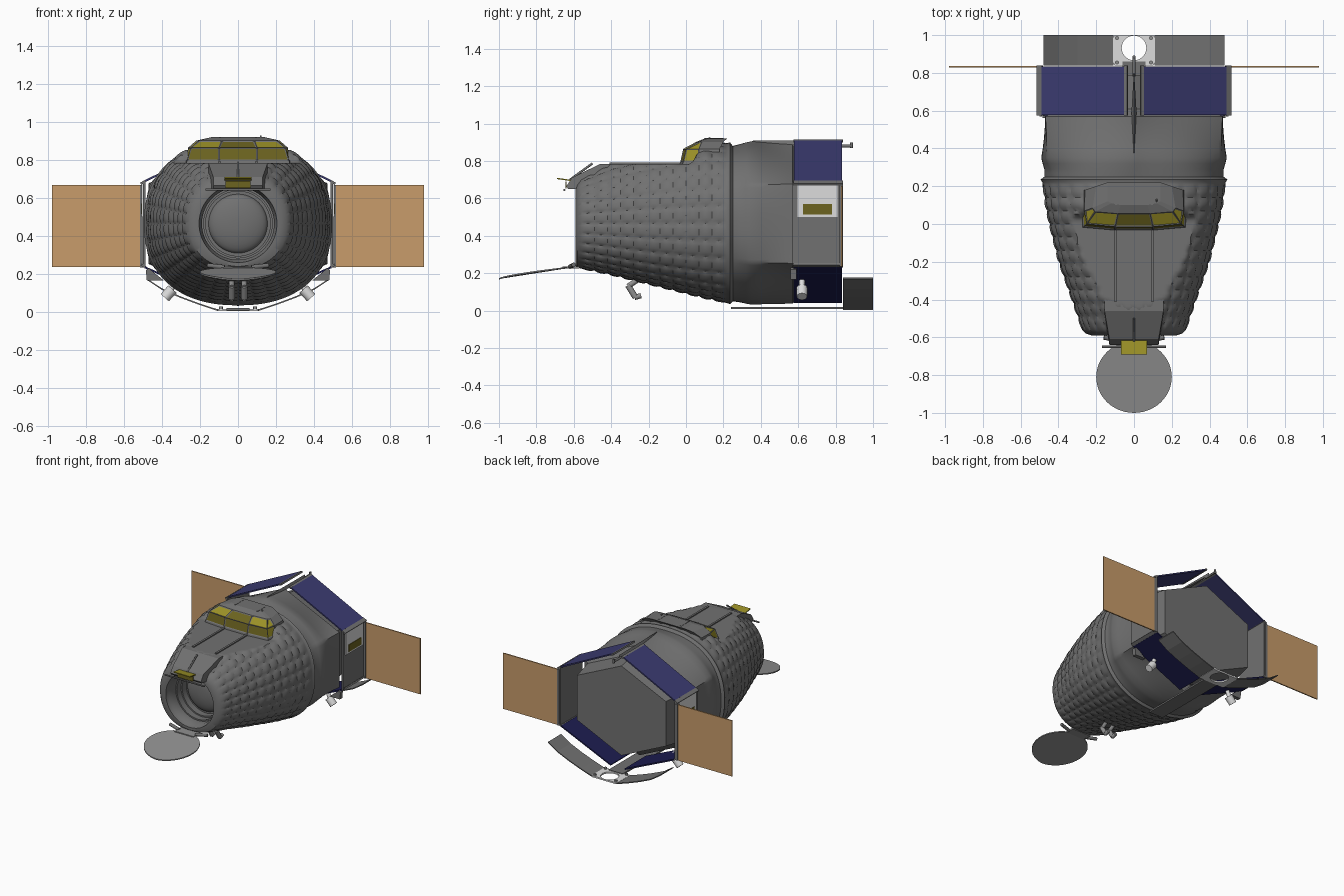
import bpy, bmesh, math
from mathutils import Vector

if "Cube" in bpy.data.objects:
    bpy.data.objects.remove(bpy.data.objects["Cube"])

def material(name, r, g, b):
    m = bpy.data.materials.new(name)
    m.diffuse_color = (r, g, b, 1)
    m.use_nodes = True
    m.node_tree.nodes["Principled BSDF"].inputs["Base Color"].default_value = m.diffuse_color
    return m

GREY = material("hull grey", .165, .165, .165)
LIGHT = material("light grey", .28, .28, .28)
BLUE = material("solar blue", .044, .044, .165)
NAVY = material("deep navy", .012, .012, .08)
TAN = material("copper tan", .58, .335, .145)
GOLD = material("window gold", .33, .285, .02)
AMBER = material("dark amber glass", .15, .125, .014)
WHITE = material("white", .72, .72, .72)

def mesh(name, verts, faces, mat, smooth=None):
    bm = bmesh.new()
    vs = [bm.verts.new(v) for v in verts]
    for f in faces:
        bm.faces.new([vs[i] for i in f])
    bmesh.ops.recalc_face_normals(bm, faces=bm.faces)
    me = bpy.data.meshes.new(name)
    bm.to_mesh(me)
    bm.free()
    me.materials.append(mat)
    ob = bpy.data.objects.new(name, me)
    bpy.context.collection.objects.link(ob)
    if smooth:
        bpy.ops.object.select_all(action='DESELECT')
        ob.select_set(True)
        bpy.context.view_layer.objects.active = ob
        bpy.ops.object.shade_smooth_by_angle(angle=math.radians(smooth))
    return ob

def loft(name, rings, mat, smooth=None):
    n = len(rings[0])
    faces = [(k*n+i, k*n+(i+1) % n, (k+1)*n+(i+1) % n, (k+1)*n+i)
             for k in range(len(rings)-1) for i in range(n)]
    faces += [tuple(range(n)), tuple(range((len(rings)-1)*n, len(rings)*n))]
    return mesh(name, [v for r in rings for v in r], faces, mat, smooth)

def prism(name, pts, y0, y1, mat):
    return loft(name, [[(x, y, z) for x, z in pts] for y in (y0, y1)], mat)

def box(name, x0, x1, y0, y1, z0, z1, mat):
    return prism(name, [(x0, z0), (x1, z0), (x1, z1), (x0, z1)], y0, y1, mat)

def slab(name, p, q, y0, y1, t, mat):
    # thin plate spanning p to q in the xz plane
    d = (Vector(q)-Vector(p)).normalized()*t/2
    o = Vector((-d.y, d.x))
    p, q = Vector(p), Vector(q)
    return prism(name, [tuple(p-o), tuple(q-o), tuple(q+o), tuple(p+o)], y0, y1, mat)

def rod(name, a, b, r, mat, r2=None, n=12):
    a, b = Vector(a), Vector(b)
    q = (b-a).to_track_quat('Z', 'Y')
    rings = [[c + q @ Vector((s*math.cos(2*math.pi*i/n), s*math.sin(2*math.pi*i/n), 0))
              for i in range(n)] for c, s in ((a, r), (b, r2 or r))]
    return loft(name, rings, mat, 40)

# --- hull: nose funnel, quilted cone, waist and hexagonal tail in one loft
N, CZ = 192, .465
ROWS = [(-.58, .255, .235, .235, 0), (-.56, .275, .26, .24, 0), (-.4, .33, .345, .275, 0),
        (-.2, .40, .39, .325, 0), (0, .45, .43, .375, 0), (.1, .47, .45, .40, 0),
        (.22, .485, .43, .425, 0), (.235, .495, .435, .43, 0), (.25, .475, .415, .415, 0),
        (.29, .475, .425, .42, .1), (.35, .5, .445, .435, .3), (.57, .475, .43, .43, 1)]

def section(y):
    for lo, hi in zip(ROWS, ROWS[1:]):
        if y <= hi[0]:
            t = (y-lo[0])/(hi[0]-lo[0])
            return [l+(h-l)*t for l, h in zip(lo, hi)][1:]
    return ROWS[-1][1:]

def hull_ring(y, scale=1):
    a, bt, bb, w = section(y)
    ring = []
    for i in range(N):
        th = 2*math.pi*i/N
        c, s = math.cos(th), math.sin(th)
        b = bt if s > 0 else bb
        r = ((abs(c)/a)**2.3+(abs(s)/b)**2.3)**(-1/2.3)
        hexr = min(.47/max(abs(c), 1e-6), .428/(abs(s)+.458*abs(c)))
        r = (r*(1-w)+hexr*w)*scale
        if -.55 < y < .2:             # pillow quilting
            r += .009*math.sqrt(abs(math.sin(math.pi*(y+.56)/.07)*math.sin(16*th)))-.005
        z = CZ+r*s
        if y < .1:                    # flat deck ahead of the cockpit
            z = min(z, .785+.13*max(0, (y-.03)/.07))
        ring.append((r*c, y, z))
    return ring

def circle(r, y):
    return [(r*math.cos(2*math.pi*i/N), y, CZ+r*math.sin(2*math.pi*i/N)) for i in range(N)]

dome = [circle(.155*math.sin(k*math.pi/16), -.39-.05*math.cos(k*math.pi/16)) for k in range(1, 9)]
funnel = [circle(r, y) for r, y in ((.17, -.39), (.17, -.44), (.18, -.44), (.18, -.49),
                                    (.19, -.49), (.19, -.54), (.2, -.56), (.205, -.59), (.225, -.59))]
ys = [-.58, -.56]+[-.56+.0175*k for k in range(1, 44)]
ys += [.21, .22, .235, .25, .27, .29, .32, .35, .4, .45, .5, .54, .57]
loft("hull", dome+funnel+[hull_ring(y) for y in ys]
     + [hull_ring(.58, .96), hull_ring(.61, .88), hull_ring(.79, .81)], GREY, 35)

# --- cockpit canopy with inset windows
def half(pts, z):
    return [(-x, y, z) for x, y in pts]+[(x, y, z) for x, y in reversed(pts)]
can = loft("cockpit_canopy", [
    half([(.28, .18), (.28, .07), (.275, -.02), (.105, -.035)], .775),
    half([(.275, .18), (.275, .07), (.268, -.015), (.1, -.03)], .797),
    half([(.26, .18), (.262, .07), (.25, 0), (.1, -.015)], .865),
    half([(.2, .2), (.22, .085), (.205, .065), (.085, .055)], .902),
    half([(.14, .22), (.14, .12), (.12, .11), (.07, .1)], .92)], GREY)
can.data.materials.append(GOLD)
can.data.materials.append(AMBER)
bm = bmesh.new()
bm.from_mesh(can.data)
panes = [f for f in bm.faces if len(f.verts) == 4 and .81 < f.calc_center_median().z < .9
         and f.calc_center_median().y < .09]
bmesh.ops.inset_individual(bm, faces=panes, thickness=.009, depth=-.004)
for f in panes:
    c = f.calc_center_median()
    front = c.z < .85 and abs(c.x) < .22
    f.material_index = 2 if front or abs(c.x) < .05 else 1
bm.to_mesh(can.data)
bm.free()
rod("canopy_antenna", (.12, .1, .9), (.12, .13, .925), .005, GREY)

# --- nose hood, sun visor and cross bar
hood = [(-.63, .65), (-.64, .665), (-.61, .71), (-.46, .784), (-.4, .784), (-.5, .65)]
loft("nose_hood", [[(x*(1 if y < -.55 else 1.2), y, z) for y, z in hood]
                   for x in (-.13, -.1, .1, .13)], GREY)
mesh("nose_visor", [(x, y, z+d) for d in (0, .007) for x, y, z in
     ((-.07, -.6, .69), (.07, -.6, .69), (.07, -.69, .703), (-.07, -.69, .703))],
     [(0, 1, 2, 3), (4, 5, 6, 7), (0, 1, 5, 4), (1, 2, 6, 5), (2, 3, 7, 6), (3, 0, 4, 7)], GOLD)
box("nose_lamp", -.065, .065, -.645, -.638, .652, .69, AMBER)
rod("nose_bar", (-.17, -.65, .645), (.17, -.65, .645), .006, GREY)
rod("nose_mast", (0, -.62, .7), (0, -.5, .787), .006, GREY)

# --- open round hatch cover in front
def cover(dz):
    ring = []
    for i in range(48):
        a = 2*math.pi*i/48
        y = -.81+.19*math.sin(a)
        ring.append((.2*math.cos(a), y, .165+dz+.062*(max(0, y+1)/.38)**.7))
    return ring
loft("hatch_cover", [cover(0), cover(.008)], LIGHT, 30)
box("hatch_cover_neck", -.08, .08, -.66, -.57, .225, .237, LIGHT)

# --- keel strip, ridge fin and tail hook
box("keel_strip", -.06, .06, .24, .86, .008, .02, GREY)
mesh("ridge_fin", [(0, .33, .89), (.013, .6, .885), (0, .82, .885), (-.013, .6, .885),
                   (0, .36, .91), (0, .82, .906)],
     [(0, 1, 2, 3), (0, 4, 1), (0, 3, 4), (1, 4, 5, 2), (3, 2, 5, 4)], GREY)
rod("tail_hook", (0, .78, .88), (0, .89, .88), .008, GREY)
rod("tail_hook_tip", (0, .885, .87), (0, .885, .9), .008, GREY)

# --- docking plate with round hole
M = 48
outer, inner = [], []
for i in range(M):
    c, s = math.cos(2*math.pi*i/M+math.pi/4), math.sin(2*math.pi*i/M+math.pi/4)
    k = max(abs(c)/.11, abs(s)/.08)
    outer.append((c/k, .92+s/k))
    inner.append((.065*c, .932+.065*s))
lay = [[(x, y, z) for x, y in p] for p, z in ((outer, .004), (outer, .016), (inner, .016), (inner, .004))]
mesh("docking_plate", [v for r in lay for v in r],
     [(k*M+i, k*M+(i+1) % M, (k+1) % 4*M+(i+1) % M, (k+1) % 4*M+i)
      for k in range(4) for i in range(M)], WHITE)

APRON = [(.108, .01), (.2, .04), (.3, .077), (.4, .12), (.48, .173)]
for sx, side in ((1, "right"), (-1, "left")):
    def m(*p):
        return (sx*p[0],)+tuple(p[1:])
    def sbox(name, x0, x1, *rest):
        return box(side+"_"+name, sx*x0, sx*x1, *rest)
    # solar panels and their end strips
    slab(side+"_upper_solar_panel", m(.05, .905), m(.487, .69), .578, .835, .01, BLUE)
    slab(side+"_lower_solar_panel", m(.06, .045), m(.49, .235), .575, .835, .01, NAVY)
    slab(side+"_upper_inner_strip", m(.035, .91), m(.05, .904), .575, .84, .012, GREY)
    slab(side+"_upper_outer_strip", m(.487, .69), m(.512, .675), .575, .84, .012, GREY)
    slab(side+"_lower_outer_strip", m(.485, .235), m(.51, .25), .575, .84, .012, GREY)
    # side wall with service window
    sbox("side_wall", .487, .5, .57, .838, .24, .685, GREY)
    sbox("service_frame", .5, .507, .595, .81, .5, .68, WHITE)
    sbox("service_window", .507, .511, .625, .78, .515, .57, AMBER)
    sbox("wing_hinge", .498, .516, .822, .84, .235, .668, GREY)
    sbox("copper_wing", .513, .98, .828, .837, .236, .667, TAN)
    # curved tail apron
    prism(side+"_tail_apron", [m(x, z-.004) for x, z in APRON]
          + [m(x, z+.004) for x, z in reversed(APRON)], .84, 1, GREY)
    for y in (.855, .985):
        rod(side+"_plate_bolt", m(.09, y, .01), m(.09, y, .028), .01, LIGHT)
    # thrusters, belly hooks, deck rails, cover hinges
    rod(side+"_thruster", m(.345, .62, .12), m(.385, .62, .075), .03, WHITE, .028)
    rod(side+"_thruster_strut", m(.33, .62, .17), m(.36, .62, .1), .015, WHITE)
    rod(side+"_belly_leg", m(.033, -.31, .135), m(.033, -.27, .07), .016, LIGHT)
    rod(side+"_belly_foot", m(.033, -.275, .07), m(.033, -.24, .08), .014, LIGHT)
    rod(side+"_belly_mount", m(.033, -.31, .13), m(.033, -.25, .17), .014, LIGHT)
    sbox("deck_rail", .09, .105, -.41, -.02, .78, .793, GREY)
    sbox("roof_rail", .09, .1, .1, .2, .905, .922, GREY)
    rod(side+"_cover_hinge", m(.07, -.62, .235), m(.16, -.6, .245), .012, GREY)
    # lower side fairing
    prism(side+"_side_fairing", [m(.39, .165), m(.48, .165), m(.485, .22), m(.47, .23)], .56, .59, GREY)
